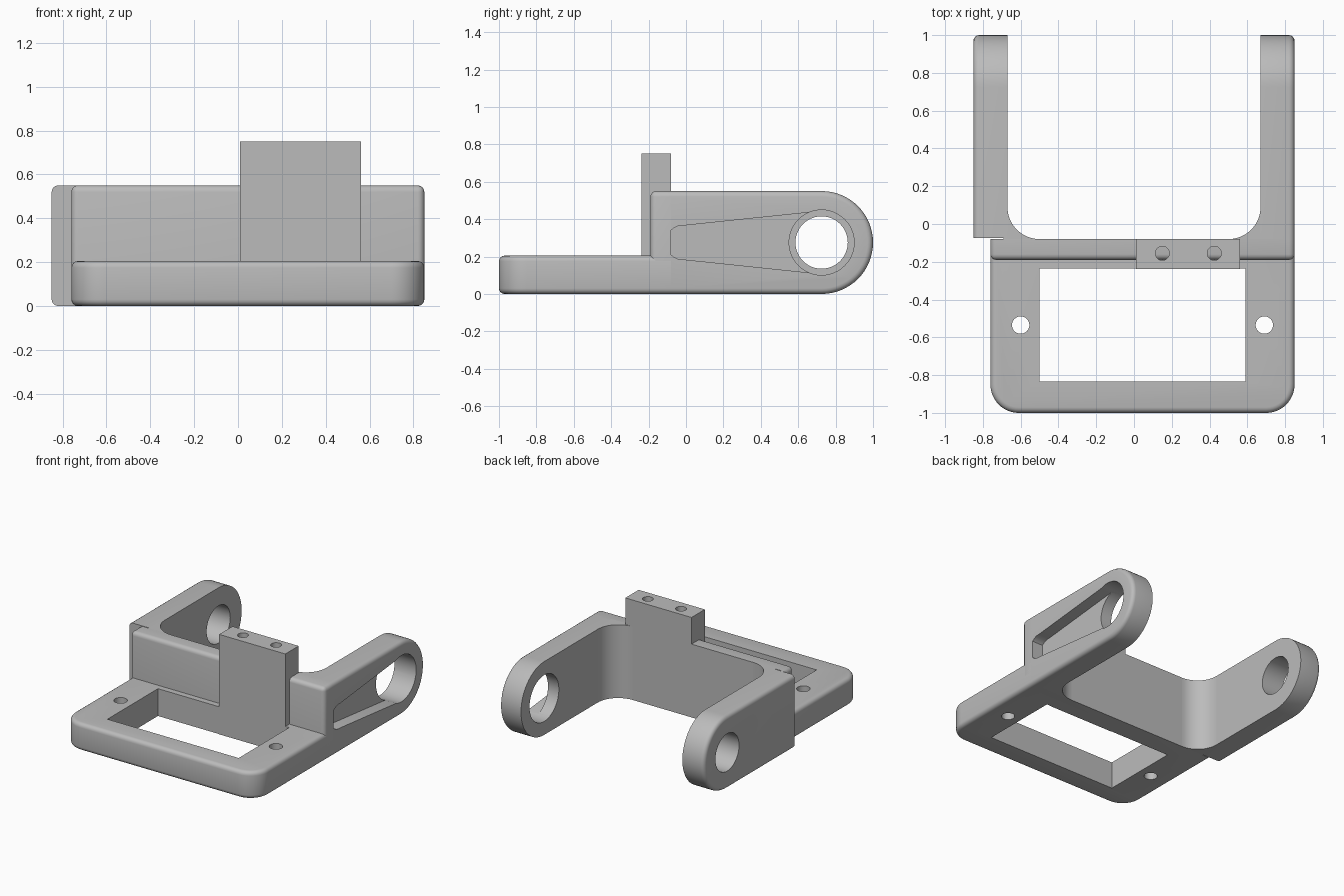
import bpy, bmesh, math

cube = bpy.data.objects.get("Cube")
if cube:
    bpy.data.objects.remove(cube, do_unlink=True)

grey = bpy.data.materials.new("plain_grey")
grey.use_nodes = True
colour = (0.5, 0.5, 0.5, 1)
grey.diffuse_color = colour
grey.node_tree.nodes["Principled BSDF"].inputs["Base Color"].default_value = colour

HEIGHT = 0.55
BASE_TOP = 0.205
FILLET = 0.03


def arc(cx, cy, r, start, end, n=24):
    """Points on an arc, angles in degrees."""
    angles = [math.radians(start + (end - start) * i / n) for i in range(n + 1)]
    return [(cx + r * math.cos(a), cy + r * math.sin(a)) for a in angles]


def circle(cx, cy, r):
    return arc(cx, cy, r, 0, 360, 48)[:-1]


def rect(x0, x1, y0, y1):
    return [(x0, y0), (x1, y0), (x1, y1), (x0, y1)]


def prism(name, points, axis, lo, hi, round_edge=None):
    """Extrude a profile along x or z; fillet the edges picked by round_edge."""
    bm = bmesh.new()
    rings = []
    for d in (lo, hi):
        rings.append([bm.verts.new((d, p, q) if axis == "x" else (p, q, d)) for p, q in points])
    bm.faces.new(rings[0])
    bm.faces.new(rings[1])
    for i in range(len(points)):
        j = (i + 1) % len(points)
        bm.faces.new((rings[0][i], rings[0][j], rings[1][j], rings[1][i]))
    bmesh.ops.recalc_face_normals(bm, faces=bm.faces)
    if round_edge:
        edges = [e for e in bm.edges if round_edge(e.verts[0].co, e.verts[1].co)]
        bmesh.ops.bevel(bm, geom=edges, offset=FILLET, segments=4, profile=0.5,
                        affect="EDGES", clamp_overlap=False)
    mesh = bpy.data.meshes.new(name)
    bm.to_mesh(mesh)
    bm.free()
    mesh.materials.append(grey)
    obj = bpy.data.objects.new(name, mesh)
    bpy.context.collection.objects.link(obj)
    return obj


def activate(obj):
    bpy.ops.object.select_all(action="DESELECT")
    obj.select_set(True)
    bpy.context.view_layer.objects.active = obj


def cut(obj, *cutters):
    for cutter in cutters:
        cutter.hide_render = True
        mod = obj.modifiers.new("cut", "BOOLEAN")
        mod.operation = "DIFFERENCE"
        mod.solver = "EXACT"
        mod.object = cutter
        activate(obj)
        bpy.ops.object.modifier_apply(modifier=mod.name)
        bpy.data.objects.remove(cutter, do_unlink=True)


def same(*values):
    return max(values) - min(values) < 1e-4


# Base frame: rounded front corners, window and two screw holes
LEFT, RIGHT, BACK = 0.85, -0.76, -0.08
outline = (arc(RIGHT + 0.15, -0.85, 0.15, 180, 270, 12)
           + arc(LEFT - 0.15, -0.85, 0.15, 270, 360, 12)
           + [(LEFT, BACK), (RIGHT, BACK)])
base = prism("base_frame", outline, "z", 0, BASE_TOP,
             lambda a, b: same(a.z, b.z) and not same(a.y, b.y, BACK))
cut(base,
    prism("window_cutter", rect(-0.5, 0.59, -0.835, -0.235), "z", -0.1, 0.4),
    *[prism("screw_cutter", circle(x, -0.535, 0.046), "z", -0.1, 0.4) for x in (-0.6, 0.69)])

# Crossbar rising behind the frame
crossbar = prism("crossbar", rect(RIGHT, LEFT, -0.19, BACK), "z", 0.1, HEIGHT,
                 lambda a, b: not same(a.z, b.z, 0.1) and not same(a.y, b.y, BACK))

# Mounting block with two blind holes
block = prism("mounting_block", rect(0.01, 0.56, -0.238, BACK), "z", 0, 0.75)
cut(block, *[prism("pin_cutter", circle(x, -0.155, 0.037), "z", 0.45, 0.8)
             for x in (0.15, 0.425)])

# Two arms with round ends and bearing holes
PIVOT_Y, PIVOT_Z = 0.725, HEIGHT / 2


def arm(name, inner, outer, start, hole_radius):
    profile = ([(start, 0)] + arc(PIVOT_Y, PIVOT_Z, PIVOT_Z, -90, 90, 32) + [(start, HEIGHT)])
    obj = prism(name, profile, "x", inner, outer,
                lambda a, b: same(a.x, b.x, outer) and not same(a.y, b.y, start))
    cut(obj, prism("bearing_cutter", circle(PIVOT_Y, PIVOT_Z, hole_radius), "x", -1, 1))
    return obj


left_arm = arm("left_arm", 0.67, 0.85, -0.1, 0.174)
right_arm = arm("right_arm", -0.67, -0.85, -0.075, 0.14)

# Tapered pocket on the outside of the left arm
big, small, small_y = 0.171, 0.092, -0.015
tilt = math.degrees(math.acos((big - small) / (PIVOT_Y - small_y)))
pocket = (arc(PIVOT_Y, PIVOT_Z, big, -tilt, tilt)
          + arc(small_y, PIVOT_Z, small, tilt, 360 - tilt))
cut(left_arm, prism("pocket_cutter", pocket, "x", 0.76, 0.95))

# Rounded inner corners between the arms and the crossbar
corners = []
for side, name in ((1, "left_corner"), (-1, "right_corner")):
    curve = arc(0.5, 0.09, 0.17, 0, -90, 16)
    points = [(0.5, -0.1), (0.69, -0.1), (0.69, 0.09)] + curve
    corners.append(prism(name, [(side * x, y) for x, y in points], "z", 0, HEIGHT))

# Smooth shading with sharp edges kept
for obj in [base, crossbar, block, left_arm, right_arm] + corners:
    activate(obj)
    bpy.ops.object.shade_smooth_by_angle(angle=math.radians(30))
